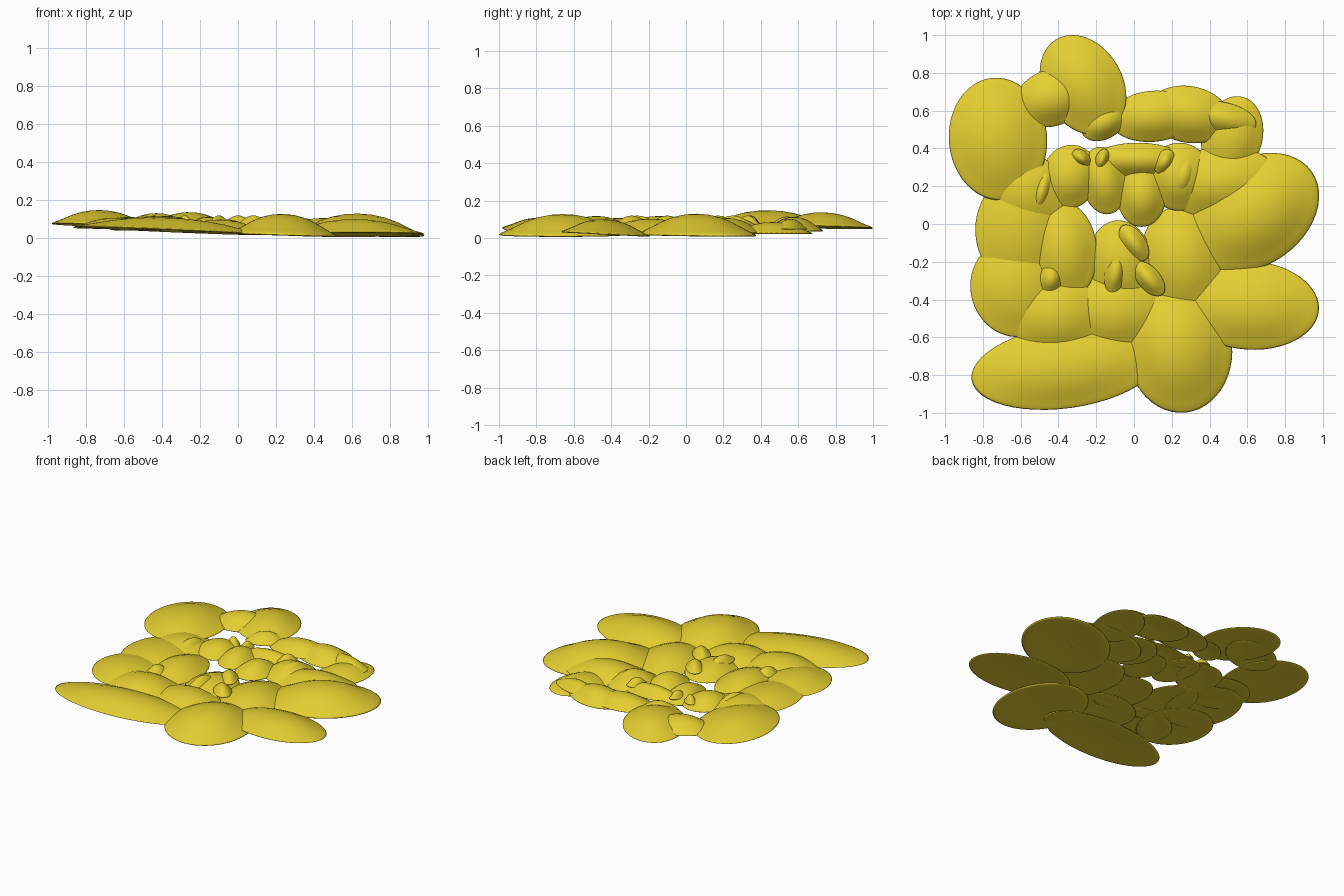
import bpy, bmesh, math

gold = bpy.data.materials.new("gold")
gold.diffuse_color = (0.78, 0.62, 0.03, 1)

SEG = 48
# domed petal profile: (radius fraction, height fraction), hollowed underside to crown
PROFILE = [(0.35, 0.1), (0.7, 0.03), (0.92, 0.0), (0.98, 0.01), (1.0, 0.05), (0.97, 0.12), (0.88, 0.23),
           (0.74, 0.42), (0.58, 0.65), (0.4, 0.84), (0.2, 0.96)]


def petal(name, x, y, a, b, rot, base, top, tx=0.0, ty=0.0):
    """Domed elliptical petal: half axes a, b, turned by rot degrees, tilted by tx, ty."""
    bm = bmesh.new()
    c, s = math.cos(math.radians(rot)), math.sin(math.radians(rot))

    def point(u, v, h):
        px, py = u * a * c - v * b * s, u * a * s + v * b * c
        return bm.verts.new((x + px, y + py, base + (top - base) * h + tx * px + ty * py))

    rings = []
    for r, h in PROFILE:
        rings.append([point(r * math.cos(2 * math.pi * i / SEG),
                            r * math.sin(2 * math.pi * i / SEG), h) for i in range(SEG)])
    for lo, hi in zip(rings, rings[1:]):
        for i in range(SEG):
            j = (i + 1) % SEG
            bm.faces.new((lo[i], lo[j], hi[j], hi[i]))
    under, crown = point(0, 0, 0.13), point(0, 0, 1.0)
    for i in range(SEG):
        j = (i + 1) % SEG
        bm.faces.new((rings[0][j], rings[0][i], under))
        bm.faces.new((rings[-1][i], rings[-1][j], crown))
    bmesh.ops.recalc_face_normals(bm, faces=bm.faces)
    for f in bm.faces:
        f.smooth = True
    me = bpy.data.meshes.new(name)
    bm.to_mesh(me)
    bm.free()
    me.materials.append(gold)
    ob = bpy.data.objects.new(name, me)
    bpy.context.collection.objects.link(ob)


# large outer petals
petal("petal_left_back", -0.72, 0.45, 0.26, 0.325, 5, 0.066, 0.148, -0.03, -0.02)
petal("petal_back", -0.27, 0.736, 0.28, 0.21, 120, 0.056, 0.137, 0.03, -0.02)
petal("petal_right", 0.63, 0.06, 0.38, 0.28, 35, 0.012, 0.13, -0.01, -0.01)
petal("petal_right_front", 0.61, -0.43, 0.37, 0.235, -4, 0.018, 0.1, 0.0, -0.05)
petal("petal_front_right", 0.24, -0.66, 0.28, 0.34, 5, 0.014, 0.128, -0.03, 0.0)
petal("petal_front_left", -0.36, -0.755, 0.505, 0.22, 8, 0.038, 0.108, -0.04, -0.03)
petal("petal_left_front", -0.63, -0.34, 0.235, 0.26, 15, 0.046, 0.108, -0.03)
petal("petal_left", -0.61, -0.03, 0.23, 0.29, 0, 0.048, 0.108, -0.03)

# back row
petal("petal_back_left_small", -0.43, 0.67, 0.21, 0.15, 20, 0.055, 0.132)
petal("petal_back_middle", 0.10, 0.57, 0.23, 0.135, 5, 0.045, 0.112)
petal("petal_back_right", 0.29, 0.58, 0.22, 0.15, -10, 0.035, 0.113)
petal("petal_back_right_tip", 0.47, 0.56, 0.18, 0.085, -12, 0.045, 0.102)
petal("petal_back_right_outer", 0.52, 0.46, 0.16, 0.22, -15, 0.022, 0.085)
petal("petal_back_link", -0.16, 0.54, 0.13, 0.09, 30, 0.052, 0.115)

# middle ring
petal("middle_front_left", -0.42, -0.48, 0.25, 0.21, 0, 0.042, 0.118)
petal("middle_left_front", -0.37, -0.14, 0.175, 0.26, 5, 0.042, 0.118)
petal("middle_left_back", -0.57, 0.17, 0.21, 0.2, -20, 0.05, 0.112)
petal("middle_right_front", 0.25, -0.19, 0.21, 0.28, 10, 0.022, 0.103)
petal("middle_right_back", 0.46, 0.22, 0.31, 0.19, 5, 0.025, 0.107)
petal("middle_front", -0.10, -0.46, 0.25, 0.20, 0, 0.03, 0.098)

# inner ring
petal("inner_front", -0.07, -0.20, 0.17, 0.22, 8, 0.032, 0.1)
petal("inner_back_centre", 0.04, 0.15, 0.13, 0.165, 0, 0.035, 0.11)
petal("inner_back_left", -0.16, 0.23, 0.12, 0.18, 10, 0.04, 0.112)
petal("inner_left", -0.34, 0.25, 0.15, 0.17, -15, 0.043, 0.114)
petal("inner_right", 0.24, 0.25, 0.17, 0.18, 0, 0.03, 0.112)
petal("inner_back", 0.02, 0.34, 0.24, 0.09, 0, 0.042, 0.105)

# small crumpled folds on the inner petals: x, y, half length, half width, turn
FOLDS = [(-0.28, 0.35, 0.055, 0.04, -40), (-0.17, 0.34, 0.06, 0.035, 70),
         (0.26, 0.25, 0.11, 0.065, 75), (0.16, 0.33, 0.07, 0.05, 60),
         (-0.49, 0.17, 0.11, 0.05, 75), (-0.44, -0.29, 0.08, 0.06, 80),
         (0.0, -0.10, 0.11, 0.06, -55), (0.08, -0.29, 0.11, 0.06, -50),
         (-0.10, -0.26, 0.11, 0.055, 80)]
for n, (x, y, a, b, rot) in enumerate(FOLDS):
    petal(f"fold_{n}", x, y, a, b, rot, 0.07, 0.12)
